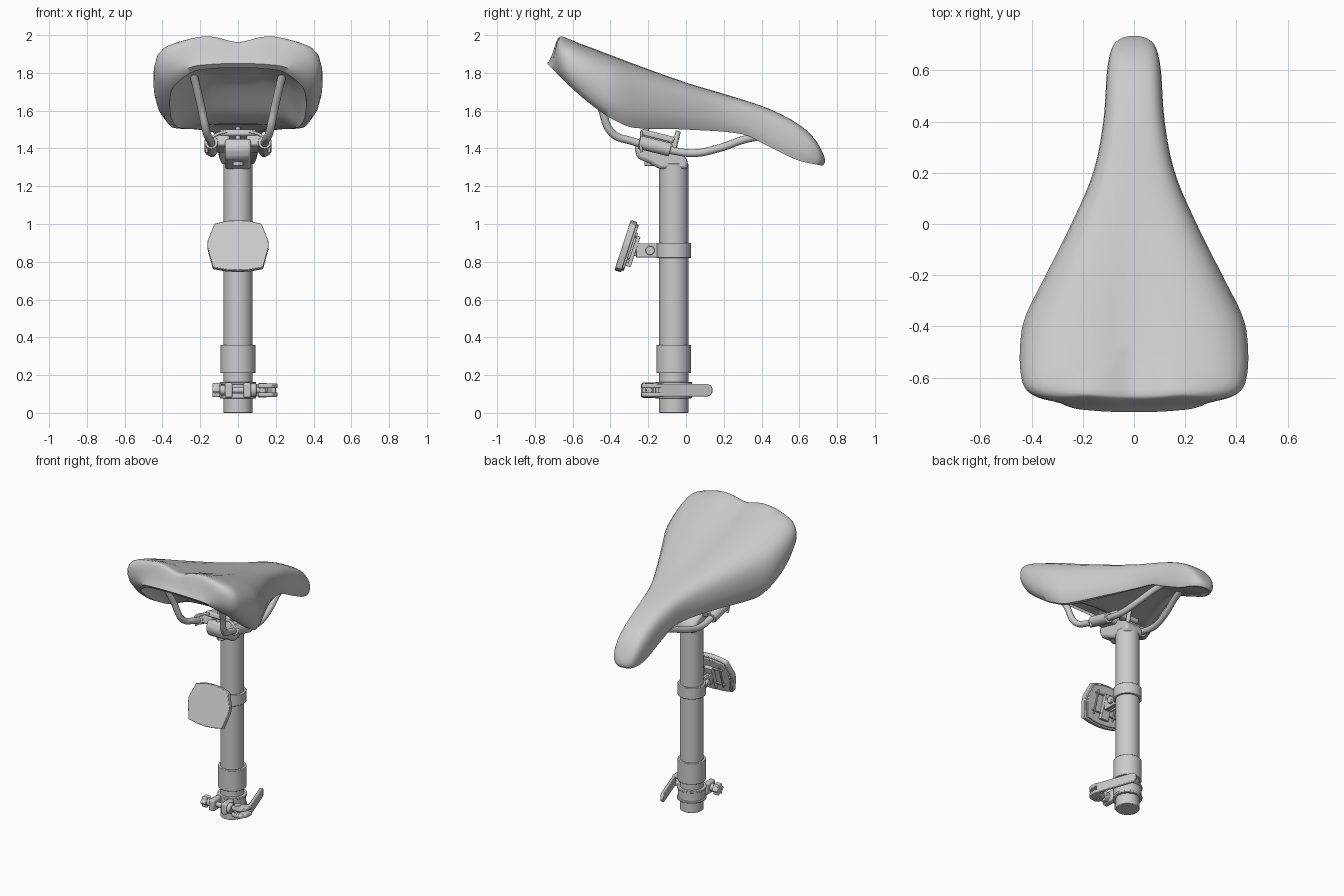
import bpy, bmesh, math
from mathutils import Vector, Matrix

if "Cube" in bpy.data.objects:
    bpy.data.objects.remove(bpy.data.objects["Cube"])

PY = -0.065  # post axis in y


def finish(name, bm, angle=35, bevel=0, loc=(0, 0, 0), rx=0):
    bmesh.ops.recalc_face_normals(bm, faces=bm.faces)
    me = bpy.data.meshes.new(name)
    bm.to_mesh(me)
    bm.free()
    ob = bpy.data.objects.new(name, me)
    bpy.context.collection.objects.link(ob)
    ob.location, ob.rotation_euler = loc, (math.radians(rx), 0, 0)
    if bevel:
        m = ob.modifiers.new("bevel", "BEVEL")
        m.width, m.segments, m.limit_method = bevel, 2, "ANGLE"
    bpy.ops.object.select_all(action="DESELECT")
    ob.select_set(True)
    bpy.context.view_layer.objects.active = ob
    bpy.ops.object.shade_smooth_by_angle(angle=math.radians(angle))
    return ob


def box(name, loc, size, rx=0, bevel=0.005):
    bm = bmesh.new()
    bmesh.ops.create_cube(bm, size=1)
    bmesh.ops.scale(bm, vec=size, verts=bm.verts)
    return finish(name, bm, bevel=bevel, loc=loc, rx=rx)


def cyl(name, loc, r, length, axis="Z", seg=48, rx=0, bevel=0.003):
    bm = bmesh.new()
    bmesh.ops.create_cone(bm, cap_ends=True, segments=seg, radius1=r, radius2=r, depth=length)
    rot = {"Z": Matrix(), "X": Matrix.Rotation(math.pi / 2, 4, "Y"),
           "Y": Matrix.Rotation(math.pi / 2, 4, "X")}[axis]
    bmesh.ops.transform(bm, matrix=rot, verts=bm.verts)
    return finish(name, bm, bevel=bevel, loc=loc, rx=rx)


def prism(name, pts, axis, depth, loc=(0, 0, 0), rx=0, bevel=0.005):
    """Extrude a 2D outline along one axis (0, 1 or 2), centred."""
    bm = bmesh.new()
    def at(p, d):
        v = list(p)
        v.insert(axis, d)
        return bm.verts.new(v)
    f = bm.faces.new([at(p, -depth / 2) for p in pts])
    g = bmesh.ops.extrude_face_region(bm, geom=[f])["geom"]
    off = Vector((0, 0, 0))
    off[axis] = depth
    bmesh.ops.translate(bm, vec=off, verts=[v for v in g if isinstance(v, bmesh.types.BMVert)])
    return finish(name, bm, bevel=bevel, loc=loc, rx=rx)


def tube(name, pts, r):
    cu = bpy.data.curves.new(name, "CURVE")
    cu.dimensions, cu.bevel_depth, cu.bevel_resolution, cu.use_fill_caps = "3D", r, 4, True
    sp = cu.splines.new("BEZIER")
    sp.bezier_points.add(len(pts) - 1)
    for b, p in zip(sp.bezier_points, pts):
        b.co = p
        b.handle_left_type = b.handle_right_type = "AUTO"
    ob = bpy.data.objects.new(name, cu)
    bpy.context.collection.objects.link(ob)


def smooth(a, b, v):
    t = min(1, max(0, (v - a) / (b - a)))
    return t * t * (3 - 2 * t)


def table(tab, y):
    """Smooth cubic interpolation through (y, z) pairs."""
    y = min(max(y, tab[0][0]), tab[-1][0])
    i = next(k for k in range(len(tab) - 1) if y <= tab[k + 1][0])
    def slope(k):
        a, b = tab[max(0, k - 1)], tab[min(len(tab) - 1, k + 1)]
        return (b[1] - a[1]) / (b[0] - a[0])
    (y0, z0), (y1, z1) = tab[i], tab[i + 1]
    h = y1 - y0
    t = (y - y0) / h
    return ((2*t**3 - 3*t*t + 1) * z0 + (t**3 - 2*t*t + t) * h * slope(i)
            + (3*t*t - 2*t**3) * z1 + (t**3 - t*t) * h * slope(i + 1))


# Saddle: rings from the top spine over the edge to the hollow underside
TOP = [(-.74, 2.0), (-.68, 2.003), (-.5, 1.937), (-.3, 1.862), (0, 1.755), (.2, 1.69), (.4, 1.625),
       (.5, 1.582), (.6, 1.525), (.68, 1.455), (.74, 1.37)]
RIM = [(-.74, 1.855), (-.6, 1.715), (-.46, 1.6), (-.36, 1.54), (-.28, 1.51), (0, 1.5), (.3, 1.475),
       (.42, 1.42), (.5, 1.38), (.6, 1.335), (.74, 1.305)]
PLAN = [(0, .735), (.05, .725), (.085, .69), (.105, .6), (.12, .4), (.16, .2), (.245, 0), (.345, -.2),
        (.42, -.35), (.443, -.45), (.443, -.58), (.41, -.66), (.3, -.71), (.15, -.73), (0, -.735)]
SIDE = [(0, 0), (.2, 0), (.4, .01), (.58, .03), (.72, .065), (.84, .135), (.92, .22), (.975, .34), (1, .5),
        (1, .7), (.965, .87), (.89, 1), (.81, 1), (.78, .88), (.6, .6), (.3, .5), (0, .5)]
REAR = [(0, 0), (.2, 0), (.4, 0), (.58, 0), (.7, 0), (.775, .01), (.81, .05), (.84, .15), (.88, .35),
        (.92, .58), (.96, .8), (1, 1), (.92, 1), (.9, .88), (.7, .65), (.35, .52), (0, .5)]

half, N = [], 8
ext = [(-.05, .725)] + PLAN + [(-.15, -.73)]
for i in range(1, len(ext) - 2):
    a, b, c, d = [Vector(p) for p in ext[i - 1:i + 3]]
    for k in range(N):
        t = k / N
        half.append(.5 * (2*b + (c - a)*t + (2*a - 5*b + 4*c - d)*t*t + (3*b - a - 3*c + d)*t**3))
half.append(Vector(PLAN[-1]))
loop = half + [Vector((-p.x, p.y)) for p in half[-2:0:-1]]

bm = bmesh.new()
rings = []
for k, (side, rear) in enumerate(zip(SIDE, REAR)):
    ring = []
    for p in loop:
        w = smooth(.44, .2, abs(p.x)) * smooth(-.5, -.6, p.y)
        s = side[0] + (rear[0] - side[0]) * w
        f = side[1] + (rear[1] - side[1]) * w
        cy = min(max(p.y, -.45), .62)
        x, y = p.x * s, cy + (p.y - cy) * s
        if k > 12:  # underside gets shallower towards the nose
            f = 1 - (1 - f) * (.15 + .85 * smooth(-.18, -.5, y))
        z = table(TOP, y) * (1 - f) + table(RIM, y) * f
        if k < 12:  # shallow centre channel
            z -= .035 * math.exp(-(x / .1) ** 2) * (1 - f) * smooth(.3, -.6, y)
        ring.append(bm.verts.new((x, y, z)))
    rings.append(ring)
for r0, r1 in zip(rings, rings[1:]):
    for j in range(len(loop)):
        j2 = (j + 1) % len(loop)
        bm.faces.new((r0[j], r0[j2], r1[j2], r1[j]))
bmesh.ops.remove_doubles(bm, verts=bm.verts, dist=.0004)
bmesh.ops.dissolve_degenerate(bm, edges=bm.edges, dist=.0001)
finish("saddle", bm, angle=50)

# Rails and rail clamps, mirrored left and right
for sx, tag in ((1, "right"), (-1, "left")):
    tube("rail_" + tag, [(sx * x, y, z) for x, y, z in (
        (.237, -.53, 1.80), (.195, -.45, 1.62), (.165, -.39, 1.48), (.145, -.29, 1.44), (.14, -.1, 1.395),
        (.138, .04, 1.375), (.12, .17, 1.40), (.085, .32, 1.45), (.06, .44, 1.47))], .021)
    cyl("rail_clamp_" + tag, (sx * .142, -.165, 1.413), .036, .17, "Y", 24, rx=-14)
    box("clamp_ear_" + tag, (sx * .09, -.165, 1.425), (.09, .16, .06), -14, .012)
    tube("clamp_spring_" + tag, [(sx * .06, -.235, 1.49), (sx * .12, -.235, 1.47),
                                 (sx * .165, -.24, 1.42), (sx * .165, -.235, 1.38)], .008)

# Post head with clamp
prism("post_head", [(.011, 1.29), (.01, 1.335), (-.02, 1.375), (-.09, 1.41), (-.25, 1.455), (-.275, 1.40),
                    (-.255, 1.345), (-.2, 1.325), (-.14, 1.29)], 0, .14, bevel=.018)
box("clamp_top_plate", (0, -.15, 1.465), (.19, .18, .035), -14, .01)
cyl("clamp_bolt", (0, -.225, 1.44), .014, .15, seg=16, rx=-14)
cyl("clamp_bolt", (0, -.06, 1.415), .014, .16, seg=16, rx=-14)
cyl("clamp_bolt_head", (0, -.19, 1.322), .03, .03, seg=6)

# Post and sleeve
cyl("seat_post", (0, PY, .66), .077, 1.32, seg=64)
cyl("post_sleeve", (0, PY, .285), .092, .15, seg=64)

# Reflector on its band
cyl("reflector_band", (0, PY, .86), .092, .08, seg=64)
for sx in (-1, 1):
    box("band_ear", (sx * .022, -.2, .86), (.014, .13, .076), bevel=.004)
    cyl("band_bolt_head", (sx * .04, -.19, .86), .024, .022, "X", 24)
box("reflector_arm", (0, -.235, .86), (.028, .09, .06))
cyl("band_bolt", (0, -.19, .86), .013, .1, "X", 16)

outline = [(0, .138), (.06, .135), (.125, .118), (.162, .02), (.16, -.02), (.132, -.125), (.06, -.138), (0, -.141)]
outline += [(-x, z) for x, z in outline[-2:0:-1]]
C, TILT = Vector((0, -.318, .884)), -18
prism("reflector", outline, 1, .036, C, TILT, .004)
R = Matrix.Rotation(math.radians(TILT), 3, "X")


def on_back(name, x, y, z, size):
    box(name, C + R @ Vector((x, y, z)), size, TILT, .002)


prism("reflector_back", [(x * .9, z * .92) for x, z in outline], 1, .018, C + R @ Vector((0, .021, 0)), TILT, .003)
for x in (-.08, .08):
    on_back("reflector_rib", x, .034, 0, (.008, .014, .17))
for z in (-.06, .06):
    on_back("reflector_cross_rib", 0, .034, z, (.2, .014, .008))
on_back("reflector_mount", 0, .043, -.015, (.06, .03, .17))

# Quick-release collar: ring with flanges, ears, bolt, knob and lever
cyl("collar", (0, PY, .12), .09, .08, seg=64)
for z in (.083, .157):
    cyl("collar_flange", (0, PY, z), .096, .014, seg=64)
for sx in (-1, 1):
    box("collar_ear", (sx * .049, -.187, .12), (.042, .1, .08), bevel=.01)
cyl("release_bolt", (.02, -.195, .12), .017, .27, "X", 20)

bm = bmesh.new()
knob = [bm.verts.new((-.135, -.195 + r * math.cos(a), .12 + r * math.sin(a)))
        for a, r in ((i * math.tau / 48, .036 + .006 * math.cos(6 * i * math.tau / 48)) for i in range(48))]
g = bmesh.ops.extrude_face_region(bm, geom=[bm.faces.new(knob)])["geom"]
bmesh.ops.translate(bm, vec=(.04, 0, 0), verts=[v for v in g if isinstance(v, bmesh.types.BMVert)])
finish("release_knob", bm, bevel=.006)
cyl("knob_neck", (-.085, -.195, .12), .027, .04, "X", 24)

cyl("cam_washer", (.082, -.195, .12), .036, .03, "X", 32)
cyl("cam_barrel", (.13, -.195, .12), .022, .078, "Z", 32)
fork = [(.105, -.225), (.125, -.24), (.18, -.235), (.208, -.2), (.21, -.15), (.19, -.11), (.165, -.15), (.11, -.165)]
for z in (.097, .143):
    prism("lever_fork", fork, 2, .024, (0, 0, z), bevel=.006)
# Lever blade with rounded tip, angled in towards the post
tip = [(.126 + .034 * math.cos(a), .034 * math.sin(a)) for a in (math.pi * (i / 12 - .5) for i in range(13))]
lever = prism("release_lever", tip + [(-.14, .034), (-.14, -.034)], 0, .022, (.147, -.012, .12), bevel=.006)
lever.rotation_euler.z = math.radians(19)
